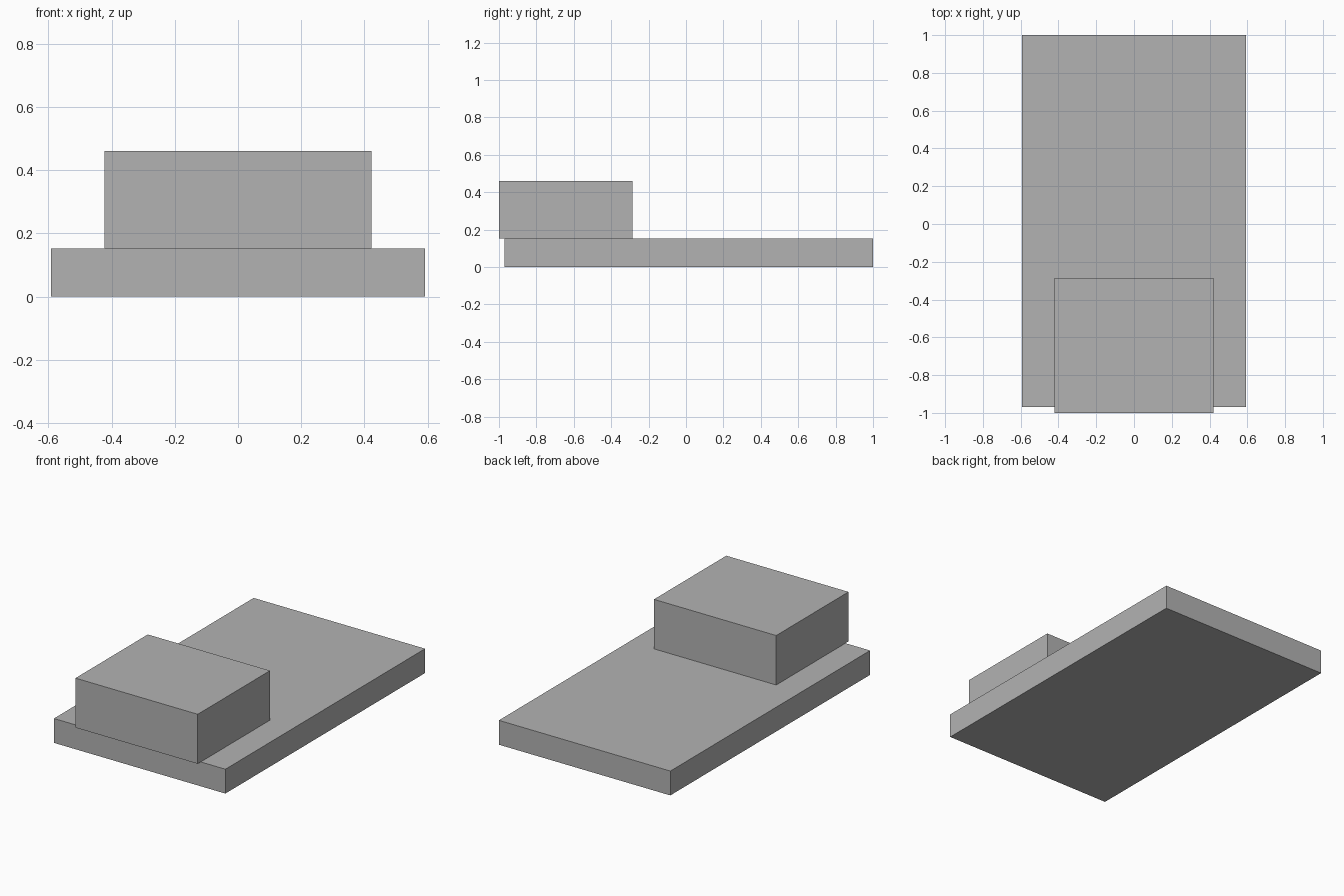
import bpy

cube = bpy.data.objects.get("Cube")
if cube:
    bpy.data.objects.remove(cube, do_unlink=True)

# Plain grey for the whole model
grey = bpy.data.materials.new("plain_grey")
grey.use_nodes = True
colour = (0.45, 0.45, 0.45, 1)
grey.diffuse_color = colour
grey.node_tree.nodes["Principled BSDF"].inputs["Base Color"].default_value = colour


def block(name, low, high):
    """Box between two opposite corners."""
    centre = [(a + b) / 2 for a, b in zip(low, high)]
    bpy.ops.mesh.primitive_cube_add(size=1, location=centre)
    obj = bpy.context.object
    obj.name = name
    obj.scale = [b - a for a, b in zip(low, high)]
    bpy.ops.object.transform_apply(location=False, rotation=False, scale=True)
    obj.data.materials.append(grey)
    return obj


slab_top = 0.152

# Long flat slab
block("base_slab", (-0.592, -0.97, 0), (0.592, 1, slab_top))

# Raised block that overhangs the front edge slightly
block("raised_block", (-0.422, -1, slab_top), (0.422, -0.287, 0.461))
